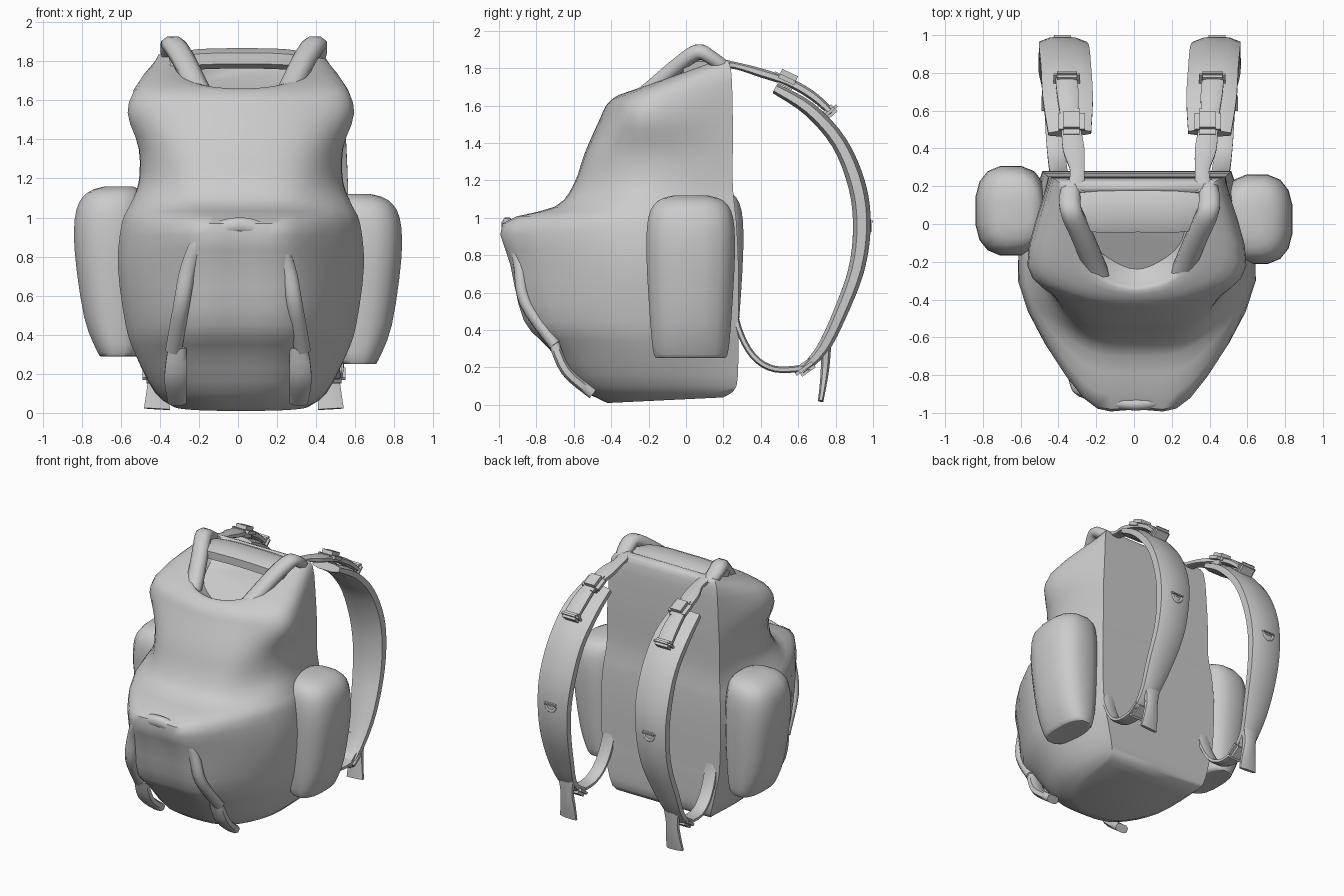
import bpy, bmesh, math
from mathutils import Vector

if "Cube" in bpy.data.objects:
    bpy.data.objects.remove(bpy.data.objects["Cube"])


def spline(pts, n):
    # Catmull-Rom interpolation of tuples of any length
    out = []
    for i in range(len(pts) - 1):
        p0, p1, p2, p3 = pts[max(i - 1, 0)], pts[i], pts[i + 1], pts[min(i + 2, len(pts) - 1)]
        for k in range(n):
            t = k / n
            out.append(tuple(0.5 * (2 * b + (c - a) * t + (2 * a - 5 * b + 4 * c - d) * t * t
                             + (3 * b - a - 3 * c + d) * t ** 3) for a, b, c, d in zip(p0, p1, p2, p3)))
    return out + [tuple(pts[-1])]


def finish(name, bm, angle=40):
    bmesh.ops.recalc_face_normals(bm, faces=bm.faces)
    me = bpy.data.meshes.new(name)
    bm.to_mesh(me)
    bm.free()
    ob = bpy.data.objects.new(name, me)
    bpy.context.collection.objects.link(ob)
    bpy.ops.object.select_all(action='DESELECT')
    ob.select_set(True)
    bpy.context.view_layer.objects.active = ob
    bpy.ops.object.shade_smooth_by_angle(angle=math.radians(angle))
    return ob


def loft(name, rings, angle=40):
    bm = bmesh.new()
    vs = [[bm.verts.new(p) for p in r] for r in rings]
    n = len(vs[0])
    for a, b in zip(vs, vs[1:]):
        for i in range(n):
            bm.faces.new((a[i], a[(i + 1) % n], b[(i + 1) % n], b[i]))
    bm.faces.new(vs[0])
    bm.faces.new(vs[-1])
    return finish(name, bm, angle)


def oval(n, power):
    pts = []
    for i in range(n):
        a = 2 * math.pi * (i + 0.5) / n
        c, s = math.cos(a), math.sin(a)
        pts.append((math.copysign(abs(c) ** power, c), math.copysign(abs(s) ** power, s)))
    return pts


def sweep(name, path, ref, n=4, sides=8, power=0.7):
    # path points are x, y, z, half size along ref, half size across it
    pts = spline(path, n)
    rings = []
    for i, p in enumerate(pts):
        t = (Vector(pts[min(i + 1, len(pts) - 1)][:3]) - Vector(pts[max(i - 1, 0)][:3])).normalized()
        a = (Vector(ref) - t * t.dot(Vector(ref))).normalized()
        b = t.cross(a)
        rings.append([Vector(p[:3]) + a * u * p[3] + b * v * p[4] for u, v in oval(sides, power)])
    return loft(name, rings, 60)


def block(name, loc, size, tilt):
    bm = bmesh.new()
    bmesh.ops.create_cube(bm, size=1)
    bmesh.ops.scale(bm, vec=size, verts=bm.verts)
    bmesh.ops.bevel(bm, geom=bm.edges[:], offset=min(size) * 0.35, segments=2, affect='EDGES')
    ob = finish(name, bm, 60)
    ob.location, ob.rotation_euler = loc, (math.radians(tilt), 0, 0)


X, Y = (1, 0, 0), (0, 1, 0)

# Main bag: z front, z back, y front, front half width, y side, side half width, y back, back half width
levels = [
    (.01, .04, -.42, .20, -.15, .32, .20, .36),
    (.10, .10, -.58, .26, -.20, .43, .27, .41),
    (.30, .30, -.73, .30, -.25, .54, .28, .46),
    (.45, .45, -.86, .31, -.28, .59, .28, .49),
    (.75, .75, -.93, .30, -.30, .63, .28, .50),
    (.97, .97, -.97, .28, -.31, .61, .27, .49),
    (1.06, 1.06, -.70, .31, -.30, .57, .26, .48),
    (1.18, 1.18, -.60, .32, -.22, .52, .25, .47),
    (1.35, 1.35, -.54, .34, -.20, .52, .25, .47),
    (1.53, 1.55, -.46, .36, -.22, .58, .25, .46),
    (1.61, 1.80, -.42, .33, -.20, .52, .24, .44),
    (1.66, 1.85, -.35, .21, -.12, .33, .20, .38),
    (1.63, 1.84, -.31, .19, -.11, .29, .17, .34),
    (1.58, 1.76, -.24, .15, -.08, .24, .12, .28)]
rings = []
for zf, zb, yf, w1, ys, w2, yb, w3 in spline(levels, 3):
    half = [(w1, yf + .06), (w2, ys), (w3, yb)]
    outline = spline([(-x, y) for x, y in half[::-1]] + [(0, yf)] + half, 4) + [(0, yb)]
    rings.append([(x + .015, y, zf + (zb - zf) * (y - yf) / (yb - yf)) for x, y in outline])
loft("main_bag", rings, 50)

# Rolled rim behind the top opening
sweep("top_rim", [(-.34, .08, 1.79, .10, .05), (-.2, .07, 1.81, .12, .055), (.02, .07, 1.815, .12, .055),
                  (.24, .07, 1.81, .12, .055), (.38, .08, 1.79, .10, .05)], Y)

# Raised arch round the front pocket
arch = [(.33, -.70, .32), (.29, -.86, .55), (.25, -.89, .75), (.17, -.93, .90)]
path = [(-x, y, z) for x, y, z in arch] + [(0.01, -.955, .96)] + arch[::-1]
sweep("front_pocket_rim", [p + (.035, .045) for p in path], Y, power=1)

for s, side in ((-1, "left"), (1, "right")):
    # Side pocket: z, x centre, half width, half depth
    dz, cy = (.04, .07) if s < 0 else (0, .025)
    pocket = [(.25, .62, .08, .17), (.27, .61, .11, .20), (.45, .63, .16, .22), (.80, .65, .19, .24),
              (1.0, .65, .18, .23), (1.09, .63, .14, .18), (1.12, .61, .07, .09)]
    sec = oval(16, .75)
    loft(side + "_side_pocket", [[(s * (cx + u * hx), cy + v * hy, z + dz) for u, v in sec]
                                 for z, cx, hx, hy in spline(pocket, 3)], 50)

    def band(name, pts, dx=.03, **kw):
        sweep(side + "_" + name, [(s * p[0] + dx,) + p[1:] for p in pts], X, **kw)

    # Tubes over the top corners
    band("top_loop", [(.21, -.28, 1.62, .055, .045), (.25, -.19, 1.69, .06, .045), (.31, -.05, 1.81, .06, .045),
                      (.36, .06, 1.885, .06, .045), (.37, .13, 1.86, .06, .04), (.36, .21, 1.80, .05, .04)],
         power=.9)
    # Narrow upper webbing
    band("upper_webbing", [(.34, .17, 1.83, .05, .025), (.33, .28, 1.81, .04, .02), (.35, .40, 1.775, .06, .025),
                           (.37, .55, 1.725, .05, .025), (.38, .68, 1.65, .06, .025), (.39, .78, 1.56, .06, .02)])
    # Padded shoulder strap
    band("shoulder_strap", [(.37, .48, 1.69, .12, .03), (.38, .66, 1.58, .14, .04), (.39, .82, 1.40, .14, .045),
                            (.40, .915, 1.17, .14, .05), (.41, .94, .95, .13, .05), (.42, .91, .72, .12, .045),
                            (.44, .82, .48, .10, .04), (.45, .73, .30, .07, .035), (.45, .62, .18, .06, .02)])
    # Lower webbing returning to the bag
    band("lower_webbing", [(.45, .66, .20, .06, .02), (.45, .48, .19, .05, .018), (.44, .36, .26, .05, .018),
                           (.43, .28, .41, .05, .018), (.42, .25, .58, .05, .018)])
    # Loose webbing tail
    band("strap_tail", [(.44, .75, .35, .07, .03), (.44, .745, .22, .05, .025), (.44, .735, .12, .06, .02),
                        (.445, .72, .02, .07, .015)])
    # Compression tab under the front
    band("front_tab", [(.31, -.71, .34, .05, .03), (.32, -.64, .18, .06, .03), (.31, -.50, .06, .05, .03)], 0)

    # Buckles on the shoulder strap
    block(side + "_top_buckle", (s * .36 + .03, .54, 1.74), (.14, .15, .08), -25)
    block(side + "_strap_tab", (s * .385 + .03, .75, 1.55), (.14, .15, .05), 42)
    block(side + "_lower_buckle", (s * .445 + .03, .64, .20), (.15, .13, .06), 35)

    # Ring on the shoulder strap
    ring = [(.41 + .04 * math.cos(a), .98, .97 + .04 * math.sin(a), .013, .013)
            for a in [math.pi * (1 + k / 6) for k in range(7)]]
    sweep(side + "_strap_ring", [(s * p[0] + .03,) + p[1:] for p in ring], Y, n=1, power=1)
    block(side + "_ring_bar", (s * .41 + .03, .98, .98), (.11, .04, .03), 0)
